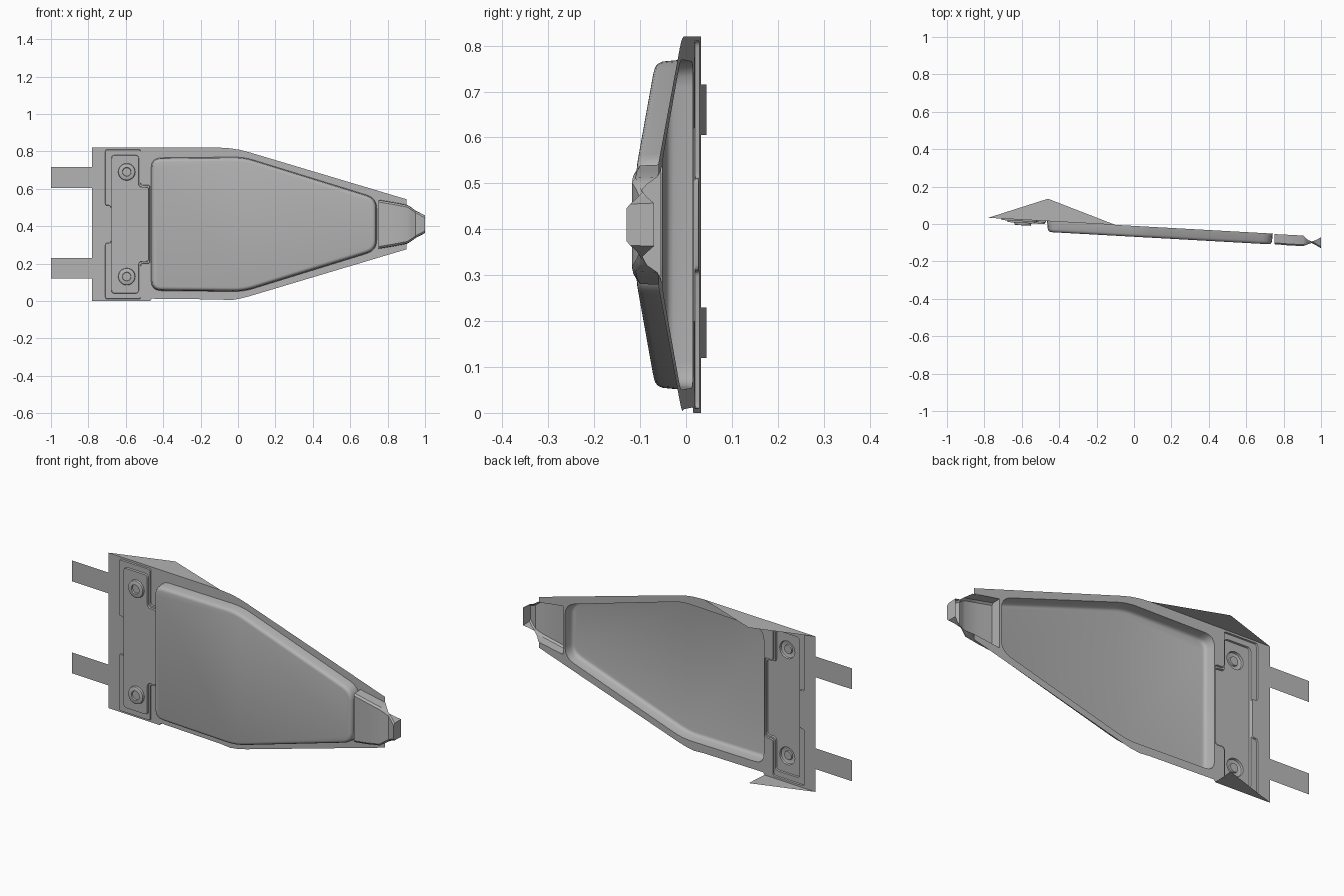
import bpy, bmesh, math
from mathutils import Vector

cube = bpy.data.objects.get("Cube")
if cube:
    bpy.data.objects.remove(cube, do_unlink=True)

steel = bpy.data.materials.new("grey steel")
steel.use_nodes = True
GREY = (0.45, 0.45, 0.45, 1)
steel.diffuse_color = GREY
steel.node_tree.nodes["Principled BSDF"].inputs["Base Color"].default_value = GREY

MID = 0.41  # height of the mirror line


def at(x, h, d):
    """Sheet position: x, height from the mirror line, depth pressed forward."""
    return Vector((x, -0.0102 - 0.0554 * x - d, MID + h))


def mirrored(half):
    """Close an upper half outline with its lower mirror image."""
    return half + [(x, -h) for x, h in reversed(half)]


def rounded(points, radius, steps=4):
    """Round every corner of an outline."""
    out = []
    for i, p in enumerate(points):
        p = Vector(p)
        a = Vector(points[i - 1]) - p
        b = Vector(points[(i + 1) % len(points)]) - p
        a = p + a.normalized() * min(radius, a.length * 0.45)
        b = p + b.normalized() * min(radius, b.length * 0.45)
        for k in range(steps + 1):
            t = k / steps
            out.append(tuple(a * (1 - t) ** 2 + p * 2 * t * (1 - t) + b * t * t))
    return out


def circle(x, h, r, n=20):
    return [(x + r * math.cos(math.tau * i / n), h + r * math.sin(math.tau * i / n))
            for i in range(n)]


def shrink(loop, amount):
    """Move an outline inward along its corner normals."""
    n = len(loop)
    area = sum(loop[i - 1][0] * loop[i][1] - loop[i][0] * loop[i - 1][1] for i in range(n))
    side = amount if area > 0 else -amount
    out = []
    for i in range(n):
        t = Vector(loop[(i + 1) % n]) - Vector(loop[i - 1])
        t.normalize()
        out.append((loop[i][0] - t.y * side, loop[i][1] + t.x * side))
    return out


def flat(bm, loops, d):
    """Fill the first outline at one depth, leaving the others as holes."""
    edges = []
    for loop in loops:
        vs = [bm.verts.new(at(x, h, d)) for x, h in loop]
        edges += [bm.edges.new((vs[i - 1], vs[i])) for i in range(len(vs))]
    made = bmesh.ops.triangle_fill(bm, use_beauty=True, edges=edges, normal=(0, -1, 0))
    faces = [f for f in made["geom"] if isinstance(f, bmesh.types.BMFace)]
    bmesh.ops.dissolve_limit(bm, angle_limit=0.01, edges=list({e for f in faces for e in f.edges}),
                             verts=[])


def wall(bm, rings):
    """Join successive (outline, depth) rings with quads."""
    rows = [[bm.verts.new(at(x, h, d)) for x, h in loop] for loop, d in rings]
    for a, b in zip(rows, rows[1:]):
        for i in range(len(a)):
            bm.faces.new((a[i - 1], a[i], b[i], b[i - 1]))


def finish(name, bm):
    bmesh.ops.remove_doubles(bm, verts=bm.verts, dist=0.0004)
    bmesh.ops.recalc_face_normals(bm, faces=bm.faces)
    if sum(f.normal.y * f.calc_area() for f in bm.faces) > 0:
        bmesh.ops.reverse_faces(bm, faces=bm.faces)
    mesh = bpy.data.meshes.new(name)
    bm.to_mesh(mesh)
    bm.free()
    mesh.materials.append(steel)
    obj = bpy.data.objects.new(name, mesh)
    bpy.context.collection.objects.link(obj)
    bpy.ops.object.select_all(action='DESELECT')
    obj.select_set(True)
    bpy.context.view_layer.objects.active = obj
    bpy.ops.object.shade_smooth_by_angle(angle=math.radians(35))


def sheet(name, points):
    bm = bmesh.new()
    bm.faces.new([bm.verts.new(p) for p in points])
    finish(name, bm)


# Outlines of the pressed shapes
panel = rounded(mirrored([(-0.465, 0.355), (0.03, 0.36), (0.742, 0.14)]), 0.055)
pad = rounded(mirrored([(-0.68, 0.1), (-0.71, 0.1), (-0.71, 0.4),
                        (-0.52, 0.4), (-0.52, 0.21), (-0.47, 0.21)]), 0.012, 3)
pad_top = rounded(mirrored([(-0.677, 0.37), (-0.53, 0.37), (-0.53, 0.2), (-0.476, 0.2)]), 0.018, 3)

# Back plate with openings for the pressings
bm = bmesh.new()
edge = [(-0.78, 0.41), (-0.1, 0.41), (-0.04, 0.406), (0.01, 0.398), (0.06, 0.385),
        (0.9, 0.134), (0.9, 0.105), (0.755, 0.128)]
outline = edge + [(x, -h) for x, h in reversed(edge[1:])] + [(-0.46, -0.398), (-0.47, -0.41), (-0.78, -0.41)]
outline[-4] = (-0.1, -0.402)
flat(bm, [outline, panel, pad], 0)
finish("back_plate", bm)

# Large raised panel
bm = bmesh.new()
rings = [(panel, 0), (shrink(panel, 0.004), 0.042), (shrink(panel, 0.008), 0.051),
         (shrink(panel, 0.014), 0.056), (shrink(panel, 0.022), 0.058)]
wall(bm, rings)
flat(bm, [rings[-1][0]], 0.058)
finish("raised_panel", bm)

# Stepped mounting pad
BOSSES = [(-0.595, 0.28), (-0.595, -0.28)]
bm = bmesh.new()
rim = shrink(pad, 0.002)
wall(bm, [(pad, 0), (rim, 0.008)])
flat(bm, [rim, pad_top], 0.008)
wall(bm, [(pad_top, 0.008), (shrink(pad_top, 0.002), 0.017)])
flat(bm, [shrink(pad_top, 0.002)] + [circle(x, h, 0.046) for x, h in BOSSES], 0.017)
finish("mounting_pad", bm)

# Bolt bosses
for (bx, bh), side in zip(BOSSES, ("upper", "lower")):
    bm = bmesh.new()
    wall(bm, [(circle(bx, bh, r), d) for r, d in
              ((0.046, 0.017), (0.044, 0.028), (0.041, 0.03), (0.024, 0.03), (0.022, 0.022))])
    flat(bm, [circle(bx, bh, 0.022)], 0.022)
    finish(side + "_bolt_boss", bm)

# Flat tabs
for side, h in (("upper", 0.25), ("lower", -0.235)):
    sheet(side + "_tab", [at(-1, h - 0.055, 0), at(-0.78, h - 0.055, 0),
                          at(-0.78, h + 0.055, 0), at(-1, h + 0.055, 0)])

# Folded side flanges
corner, tip = at(-0.78, 0.41, 0), Vector((-0.46, 0.135, 0.82))
sheet("upper_flange", [corner, at(-0.1, 0.41, 0), tip])
sheet("lower_flange", [at(-0.78, -0.41, 0), at(-0.47, -0.41, 0), Vector((-0.46, 0.135, 0))])

# Hooked nose: a channel that pinches in, then flares to a blunt lip
bm = bmesh.new()
sections = [(0.752, 0.131, -0.108, -0.054), (0.83, 0.118, -0.115, -0.058),
            (0.905, 0.104, -0.118, -0.062), (0.93, 0.088, -0.108, -0.085),
            (0.95, 0.073, -0.102, -0.098), (0.975, 0.06, -0.115, -0.085),
            (1.0, 0.047, -0.13, -0.07)]
rows = []
for x, h, front, back in sections:
    rows.append([bm.verts.new((x, y, MID + s)) for y, s in
                 ((back, h), (front + 0.008, h - 0.002), (front, h - 0.012),
                  (front, 0.012 - h), (front + 0.008, 0.002 - h), (back, -h))])
for a, b in zip(rows, rows[1:]):
    for i in range(5):
        bm.faces.new((a[i], a[i + 1], b[i + 1], b[i]))
bm.faces.new(rows[0])
bm.faces.new(rows[-1])
finish("hooked_nose", bm)
